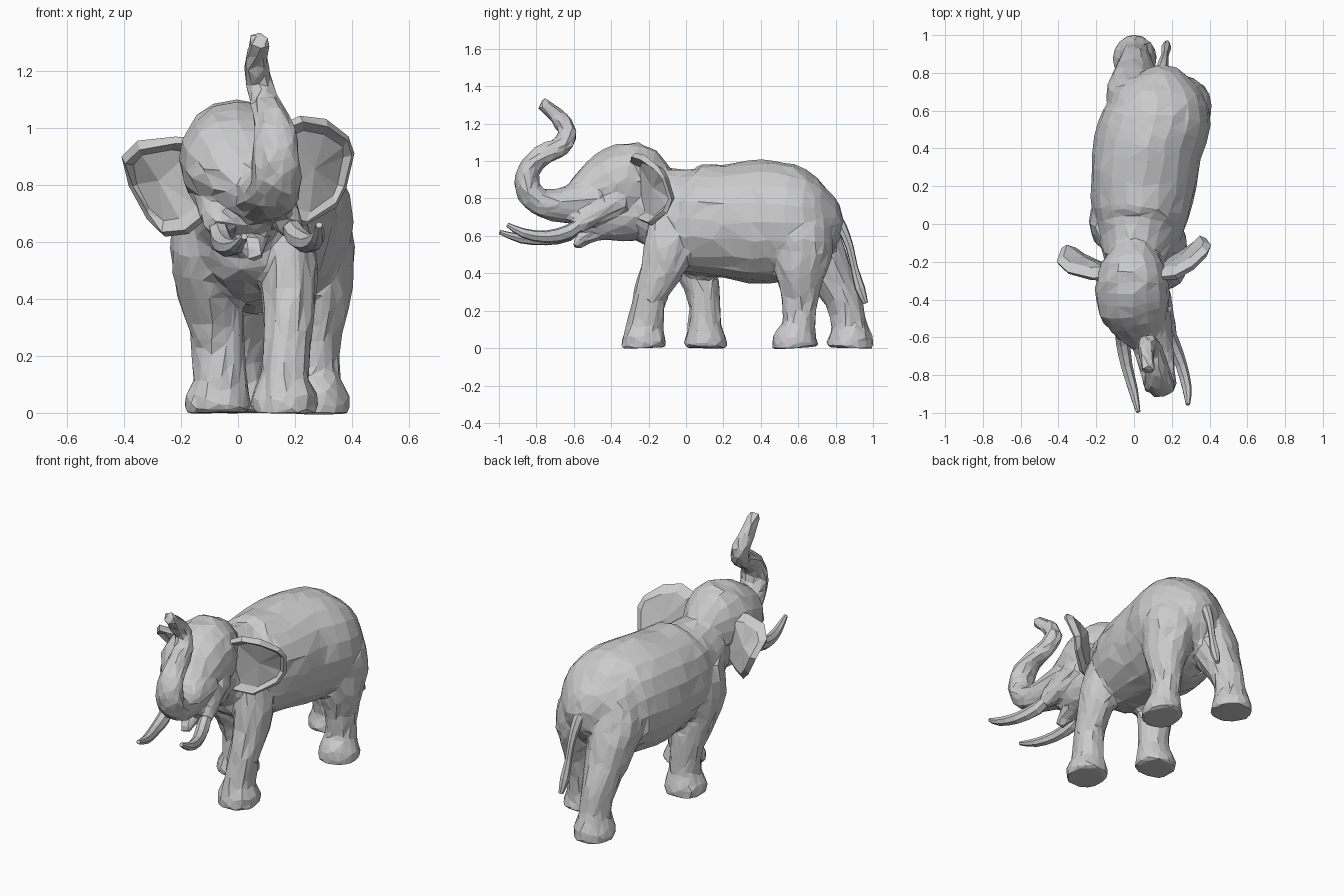
import bpy, bmesh, math, random
from mathutils import Vector

random.seed(4)


def to_object(name, bm):
    bmesh.ops.recalc_face_normals(bm, faces=bm.faces)
    mesh = bpy.data.meshes.new(name)
    bm.to_mesh(mesh)
    bm.free()
    ob = bpy.data.objects.new(name, mesh)
    bpy.context.collection.objects.link(ob)
    return ob


def spline(keys, steps):
    """Catmull-Rom through rows of (x, y, z, width radius, depth radius)."""
    pts = [keys[0]] + keys + [keys[-1]]
    out = []
    for i in range(1, len(pts) - 2):
        a, b, c, d = pts[i - 1:i + 3]
        for s in range(steps):
            t = s / steps
            out.append([0.5 * (2 * q + (r - p) * t + (2 * p - 5 * q + 4 * r - w) * t * t
                               + (3 * q - p - 3 * r + w) * t ** 3)
                        for p, q, r, w in zip(a, b, c, d)])
    return out + [list(keys[-1])]


def loft(name, keys, sides=16, steps=3):
    """Closed tube of elliptical rings that follows the key sections."""
    rows = spline(keys, steps)
    centres = [Vector(r[:3]) for r in rows]
    bm = bmesh.new()
    rings = []
    for i, r in enumerate(rows):
        t = (centres[min(i + 1, len(rows) - 1)] - centres[max(i - 1, 0)]).normalized()
        side = Vector((1, 0, 0))
        side = (side - t * side.dot(t)).normalized()
        up = t.cross(side)
        rings.append([bm.verts.new(centres[i] + side * r[3] * math.cos(a) + up * r[4] * math.sin(a))
                      for a in (2 * math.pi * k / sides for k in range(sides))])
    for a, b in zip(rings, rings[1:]):
        for k in range(sides):
            n = (k + 1) % sides
            bm.faces.new((a[k], a[n], b[n], b[k]))
    bm.faces.new(rings[0])
    bm.faces.new(rings[-1])
    return to_object(name, bm)


def modify(ob, kind, **settings):
    mod = ob.modifiers.new(kind.title(), kind)
    for key, value in settings.items():
        setattr(mod, key, value)
    bpy.context.view_layer.objects.active = ob
    bpy.ops.object.modifier_apply(modifier=mod.name)


def roughen(ob, amount):
    """Chiselled look: shift vertices above the soles at random."""
    for v in ob.data.vertices:
        if v.co.z > 0.03:
            v.co += Vector([random.uniform(-amount, amount) for _ in range(3)])


def ear(name, rim, centre):
    """Cupped fan: rim, set-back inner ring and centre, given thickness."""
    bm = bmesh.new()
    c = Vector(centre)
    outer = [Vector(p) for p in rim]
    mid = [c.lerp(p, 0.8) + Vector((0, 0.03, 0)) for p in outer]
    vo = [bm.verts.new(p) for p in outer]
    vm = [bm.verts.new(p) for p in mid]
    vc = bm.verts.new(c + Vector((0, 0.01, 0)))
    for k in range(len(rim)):
        n = (k + 1) % len(rim)
        bm.faces.new((vo[k], vo[n], vm[n], vm[k]))
        bm.faces.new((vm[k], vm[n], vc))
    ob = to_object(name, bm)
    modify(ob, 'SOLIDIFY', thickness=0.028, offset=0)
    modify(ob, 'TRIANGULATE')
    roughen(ob, 0.005)
    return ob


# Torso
torso = loft("body", [
    (.0, -.30, .76, .13, .17), (.01, -.15, .75, .18, .22), (.03, 0, .69, .245, .285),
    (.05, .20, .68, .28, .305), (.07, .40, .675, .29, .33), (.12, .57, .67, .285, .31),
    (.115, .70, .66, .235, .235), (.11, .78, .655, .155, .155), (.10, .825, .65, .05, .06)], 20)

# Cranium, muzzle, lower jaw
cranium = loft("cranium", [
    (-.01, -.10, .88, .08, .10), (-.01, -.19, .885, .155, .18), (-.01, -.30, .895, .195, .205),
    (.0, -.43, .87, .195, .175), (.04, -.54, .815, .145, .12), (.07, -.62, .78, .10, .09)])
muzzle = loft("muzzle", [
    (.0, -.18, .72, .11, .13), (.01, -.30, .71, .14, .14), (.03, -.44, .71, .14, .125),
    (.06, -.58, .73, .10, .08)])
jaw = loft("jaw", [
    (.02, -.36, .68, .11, .10), (.045, -.50, .62, .07, .055), (.06, -.595, .55, .03, .028)], 10)

# Cheek sheaths that hold the tusks
sheaths = [loft("tusk_sheath", [(x0, -.34, .80, .065, .08), ((x0 + x1) / 2, -.47, .73, .06, .065),
                                (x1, -.59, .645, .045, .045)], 10)
           for x0, x1 in ((-.11, -.065), (.12, .185))]

# Raised S-shaped trunk
trunk = loft("trunk", [
    (.06, -.50, .78, .14, .15), (.09, -.60, .77, .115, .112), (.11, -.70, .765, .10, .088),
    (.13, -.79, .785, .092, .075), (.135, -.85, .86, .087, .066), (.13, -.84, .95, .08, .058),
    (.12, -.77, 1.03, .066, .056), (.10, -.67, 1.08, .054, .054), (.075, -.635, 1.16, .05, .05),
    (.065, -.69, 1.24, .045, .044), (.075, -.78, 1.31, .038, .034)])

# Four striding legs, sole to shoulder or hip
legs = [
    loft("front_right_leg", [
        (.165, -.225, .0, .118, .123), (.165, -.225, .05, .115, .12), (.165, -.215, .13, .088, .10),
        (.175, -.19, .28, .084, .09), (.18, -.13, .42, .097, .115), (.165, -.08, .58, .105, .14),
        (.12, -.05, .75, .10, .14)]),
    loft("front_left_leg", [
        (-.07, .105, .0, .118, .118), (-.07, .105, .05, .115, .115), (-.065, .10, .13, .092, .09),
        (-.075, .095, .28, .095, .087), (-.10, .06, .42, .11, .115), (-.125, .01, .58, .115, .15),
        (-.10, -.01, .75, .10, .15)]),
    loft("hind_right_leg", [
        (.277, .585, .0, .117, .125), (.277, .585, .05, .114, .122), (.275, .605, .13, .085, .088),
        (.27, .61, .26, .088, .10), (.275, .61, .40, .12, .135), (.26, .62, .55, .15, .17),
        (.22, .61, .72, .15, .16)]),
    loft("hind_left_leg", [
        (.005, .877, .0, .118, .126), (.005, .877, .05, .115, .123), (.005, .87, .13, .088, .097),
        (.005, .84, .26, .093, .10), (.0, .77, .40, .122, .118), (-.005, .69, .55, .142, .15),
        (.015, .62, .72, .14, .14)]),
]

# Fuse the flesh into one skin and facet it
bpy.ops.object.select_all(action='DESELECT')
for ob in [torso, cranium, muzzle, jaw, trunk] + sheaths + legs:
    ob.select_set(True)
bpy.context.view_layer.objects.active = torso
bpy.ops.object.join()
modify(torso, 'REMESH', mode='VOXEL', voxel_size=0.016)
modify(torso, 'SMOOTH', factor=0.5, iterations=3)
modify(torso, 'DECIMATE', ratio=0.06)
roughen(torso, 0.006)
for p in torso.data.polygons:
    p.use_smooth = False

# Ears, cupped forward at the rim
ear("right_ear", [
    (.14, -.29, 1.0), (.22, -.28, 1.03), (.31, -.23, 1.02), (.39, -.16, .965), (.40, -.12, .91),
    (.375, -.085, .79), (.345, -.11, .73), (.24, -.19, .665), (.10, -.27, .70)], (.26, -.18, .86))
ear("left_ear", [
    (-.14, -.29, .95), (-.22, -.29, .96), (-.35, -.26, .94), (-.40, -.21, .89),
    (-.38, -.14, .80), (-.32, -.16, .69), (-.26, -.20, .63), (-.18, -.24, .64),
    (-.10, -.27, .70)], (-.27, -.20, .82))

# Tusks
loft("left_tusk", [
    (-.075, -.54, .68, .03, .03), (-.06, -.63, .61, .038, .04), (-.04, -.75, .583, .032, .034),
    (-.005, -.88, .585, .026, .026), (.022, -.995, .62, .012, .012)], 7, 2)
loft("right_tusk", [
    (.175, -.54, .68, .03, .03), (.205, -.63, .62, .038, .04), (.25, -.75, .595, .032, .034),
    (.28, -.87, .615, .026, .026), (.285, -.955, .66, .012, .012)], 7, 2)

# Tail with a tufted end
loft("tail", [
    (.13, .77, .74, .035, .035), (.15, .83, .65, .032, .03), (.16, .875, .54, .023, .022),
    (.165, .90, .43, .02, .02), (.17, .93, .32, .027, .028), (.175, .96, .24, .014, .014)], 7, 2)
